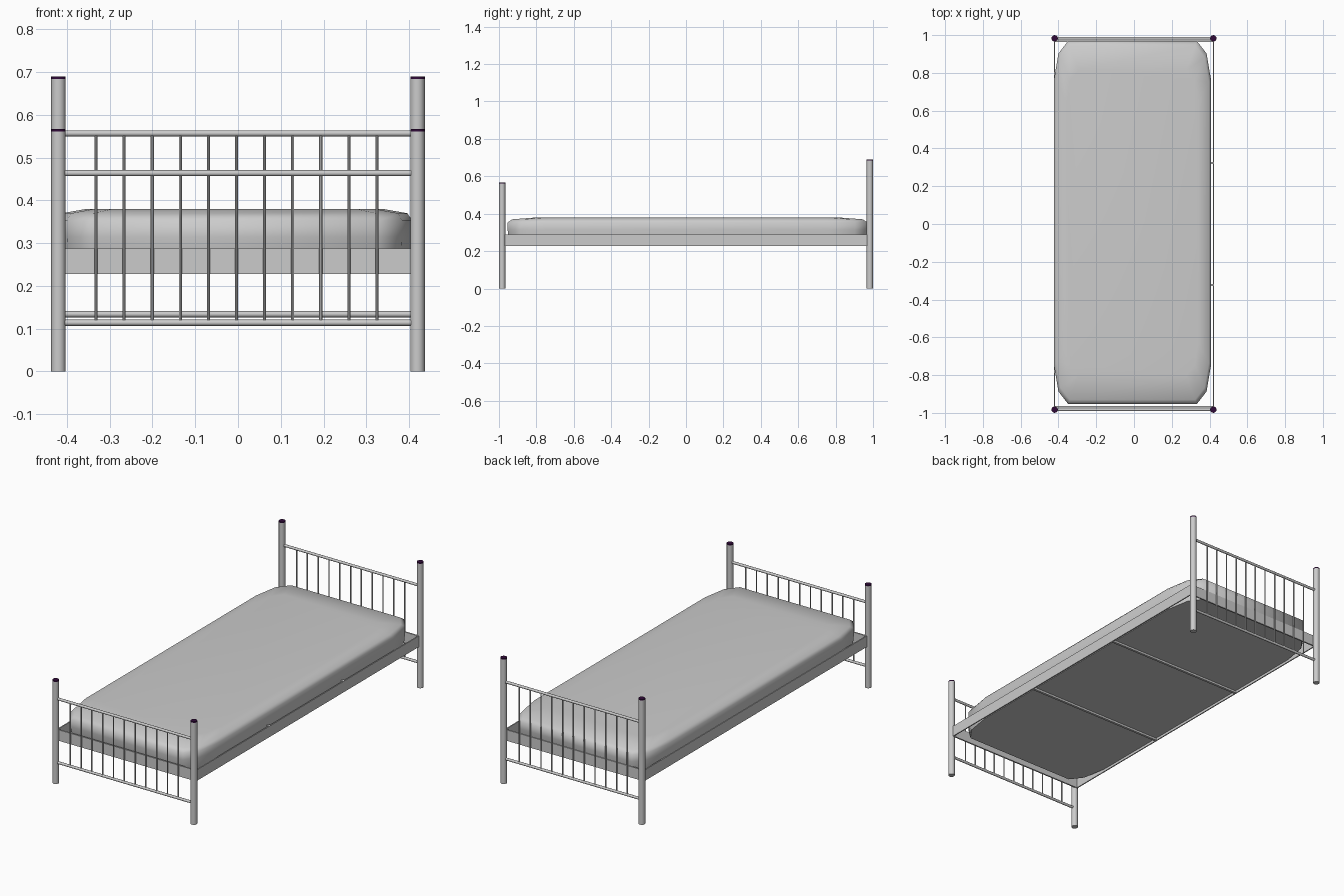
import bpy, bmesh, math
from mathutils import Vector

if "Cube" in bpy.data.objects:
    bpy.data.objects.remove(bpy.data.objects["Cube"])

purple = bpy.data.materials.new("cap_purple")
purple.diffuse_color = (0.03, 0.003, 0.04, 1)
purple.use_nodes = True
purple.node_tree.nodes["Principled BSDF"].inputs["Base Color"].default_value = purple.diffuse_color


def finish(bm, name, angle=40):
    bmesh.ops.recalc_face_normals(bm, faces=bm.faces)
    me = bpy.data.meshes.new(name)
    bm.to_mesh(me)
    bm.free()
    ob = bpy.data.objects.new(name, me)
    bpy.context.collection.objects.link(ob)
    bpy.ops.object.select_all(action='DESELECT')
    ob.select_set(True)
    bpy.context.view_layer.objects.active = ob
    bpy.ops.object.shade_smooth_by_angle(angle=math.radians(angle))
    return ob


def tube(name, a, b, r, sides=12):
    a, b = Vector(a), Vector(b)
    bm = bmesh.new()
    bmesh.ops.create_cone(bm, cap_ends=True, segments=sides,
                          radius1=r, radius2=r, depth=(b - a).length)
    rot = Vector((0, 0, 1)).rotation_difference(b - a).to_matrix().to_4x4()
    bmesh.ops.transform(bm, matrix=rot, verts=bm.verts)
    bmesh.ops.translate(bm, vec=(a + b) / 2, verts=bm.verts)
    return finish(bm, name)


def box(name, centre, size):
    bm = bmesh.new()
    bmesh.ops.create_cube(bm, size=1)
    bmesh.ops.scale(bm, vec=size, verts=bm.verts)
    bmesh.ops.translate(bm, vec=centre, verts=bm.verts)
    return finish(bm, name)


# Head and foot ends: posts, caps, rails and bars
PX, PY = 0.42, 0.983
for end, y, post_h, top, low in (("head", PY, 0.69, 0.557, 0.134),
                                 ("foot", -PY, 0.567, 0.464, 0.114)):
    for side, x in (("left", -PX), ("right", PX)):
        tube(f"{end}_post_{side}", (x, y, 0), (x, y, post_h - 0.006), 0.017)
        cap = tube(f"{end}_cap_{side}", (x, y, post_h - 0.006), (x, y, post_h), 0.017)
        cap.data.materials.append(purple)
    for part, z in (("top", top), ("lower", low)):
        tube(f"{end}_{part}_rail", (-PX, y, z), (PX, y, z), 0.0072)
    for i in range(11):
        x = -0.332 + 0.0657 * i
        tube(f"{end}_bar_{i + 1}", (x, y, low), (x, y, top), 0.0036, 8)

# Mattress support frame with two cross bars
for s, side, end in ((-1, "left", "foot"), (1, "right", "head")):
    box(f"side_rail_{side}", (s * 0.4215, 0, 0.258), (0.006, 1.942, 0.06))
    box(f"{end}_frame_rail", (0, s * 0.967, 0.258), (0.843, 0.008, 0.06))
    box(f"cross_bar_{end}", (0, s * 0.323, 0.258), (0.84, 0.013, 0.058))

# Mattress: rounded-corner outline lofted upward
corner = [(0.415, 0.76), (0.392, 0.895), (0.34, 0.962)]
outline = []
for sx, sy in ((1, 1), (-1, 1), (-1, -1), (1, -1)):
    pts = [(sx * x, sy * y) for x, y in corner]
    outline += pts if sx * sy > 0 else pts[::-1]
levels = [(0.240, 0.985), (0.275, 0.995), (0.315, 1.0), (0.353, 1.0),
          (0.370, 0.975), (0.380, 0.84)]
bm = bmesh.new()
rings = [[bm.verts.new((-0.008 + x * k, 0.008 + y * k, z)) for x, y in outline]
         for z, k in levels]
n = len(outline)
for lo, hi in zip(rings, rings[1:]):
    for i in range(n):
        j = (i + 1) % n
        bm.faces.new((lo[i], lo[j], hi[j], hi[i]))
bm.faces.new(rings[0][::-1])
bm.faces.new(rings[-1])
finish(bm, "mattress", 60)
